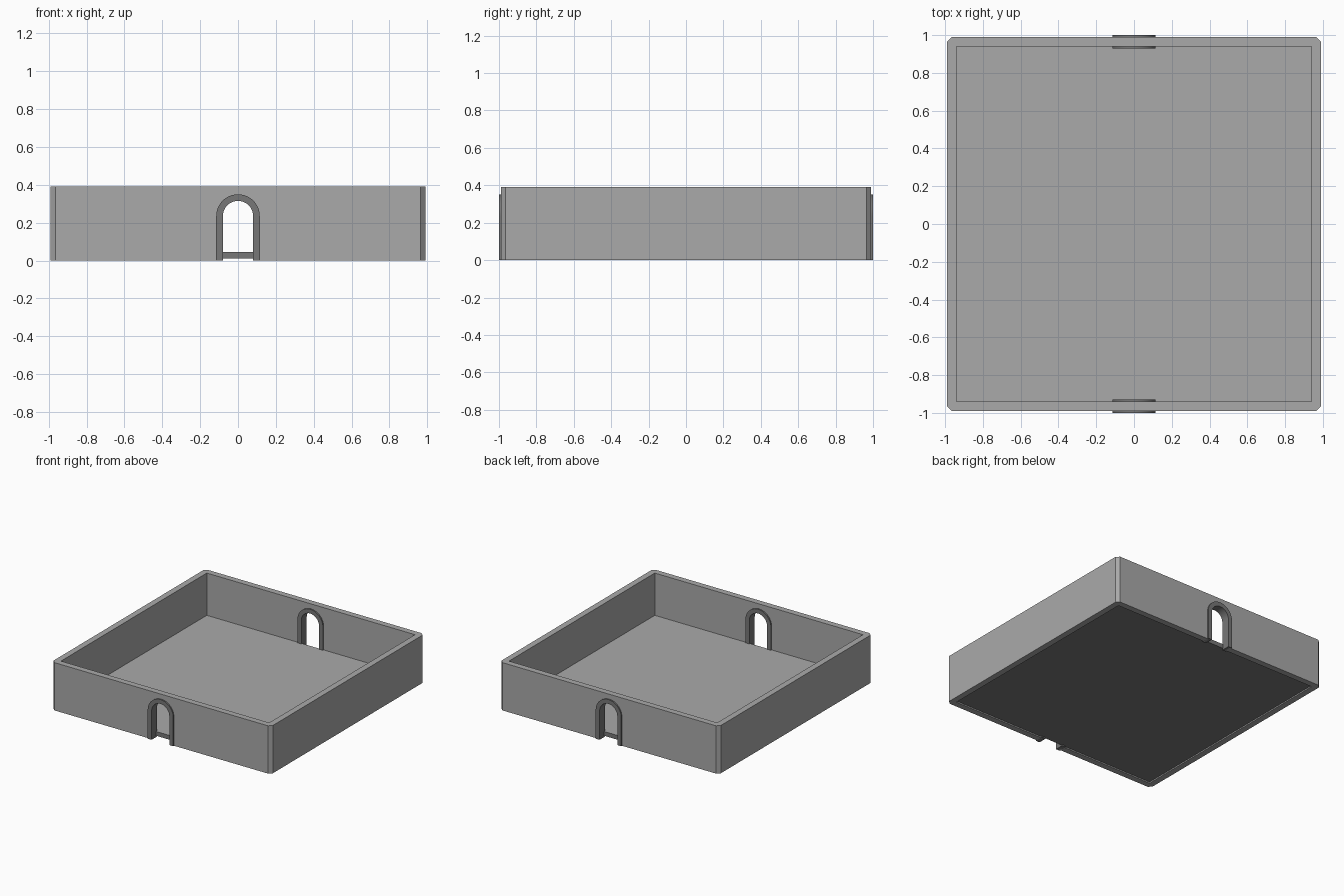
import bpy
import bmesh
import math
from mathutils import Vector

cube = bpy.data.objects.get("Cube")
if cube:
    bpy.data.objects.remove(cube, do_unlink=True)

HALF = 0.99      # outer half width of the walls
INNER = 0.94     # inner half width of the walls
HEIGHT = 0.39
CHAMFER = 0.025
SPRING = 0.235   # height where the arch starts to curve


def material(name, value):
    mat = bpy.data.materials.new(name)
    mat.use_nodes = True
    colour = (value, value, value, 1)
    mat.diffuse_color = colour
    mat.node_tree.nodes["Principled BSDF"].inputs["Base Color"].default_value = colour
    return mat


light_stone = material("light_stone", 0.4)
dark_stone = material("dark_stone", 0.185)


def prism(name, outline, direction, *mats):
    """Extrude a closed outline of 3D points along a direction."""
    bm = bmesh.new()
    face = bm.faces.new([bm.verts.new(p) for p in outline])
    moved = bmesh.ops.extrude_face_region(bm, geom=[face])["geom"]
    bmesh.ops.translate(bm, vec=Vector(direction),
                        verts=[v for v in moved if isinstance(v, bmesh.types.BMVert)])
    bmesh.ops.recalc_face_normals(bm, faces=bm.faces)
    mesh = bpy.data.meshes.new(name)
    bm.to_mesh(mesh)
    bm.free()
    for mat in mats:
        mesh.materials.append(mat)
    obj = bpy.data.objects.new(name, mesh)
    bpy.context.collection.objects.link(obj)
    return obj


def arch(radius, y, bottom, steps=24):
    """Round-topped doorway outline, from the right foot over to the left."""
    curve = [(radius * math.cos(math.pi * i / steps), y,
              SPRING + radius * math.sin(math.pi * i / steps)) for i in range(steps + 1)]
    return [(radius, y, bottom)] + curve + [(-radius, y, bottom)]


def square(half, z):
    return [(-half, -half, z), (half, -half, z), (half, half, z), (-half, half, z)]


def cut(target, cutter):
    """Subtract the cutter and remove it."""
    mod = target.modifiers.new("cut", "BOOLEAN")
    mod.operation = "DIFFERENCE"
    mod.solver = "EXACT"
    mod.object = cutter
    cutter.hide_render = True
    bpy.context.view_layer.objects.active = target
    bpy.ops.object.modifier_apply(modifier=mod.name)
    bpy.data.objects.remove(cutter, do_unlink=True)


# Walls: a chamfered block, hollowed out, with a doorway through front and back
c = HALF - CHAMFER
corners = [(-c, -HALF), (c, -HALF), (HALF, -c), (HALF, c),
           (c, HALF), (-c, HALF), (-HALF, c), (-HALF, -c)]
walls = prism("walls", [(x, y, 0) for x, y in corners], (0, 0, HEIGHT), light_stone)
cut(walls, prism("room_cutter", square(INNER, -0.1), (0, 0, 1), light_stone))
cut(walls, prism("door_cutter", arch(0.1, -1.2, -0.1), (0, 2.4, 0), light_stone))

# Floor slab: light on top, dark on its edges and underside
floor = prism("floor", square(INNER, 0.01), (0, 0, 0.035), light_stone, dark_stone)
for poly in floor.data.polygons:
    poly.material_index = 0 if poly.normal.z > 0.5 else 1

# Arched door frames, slightly proud of the wall on both sides
for name, y in (("front_door_frame", -1.0), ("back_door_frame", 0.93)):
    outline = arch(0.115, y, 0) + arch(0.08, y, 0)[::-1]
    frame = prism(name, outline, (0, 0.07, 0), dark_stone)
    bpy.ops.object.select_all(action="DESELECT")
    frame.select_set(True)
    bpy.context.view_layer.objects.active = frame
    bpy.ops.object.shade_smooth_by_angle(angle=math.radians(30))
